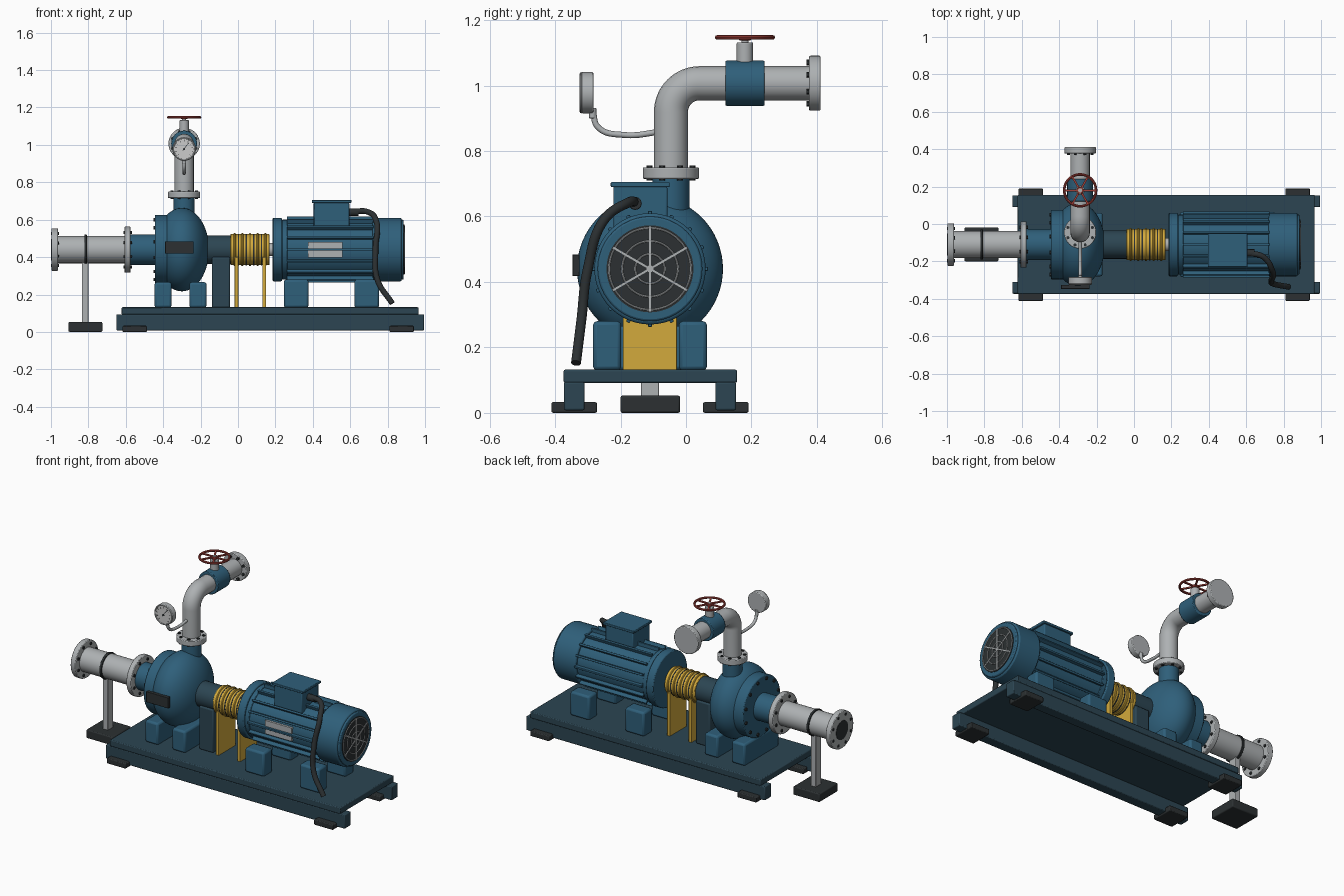
import bpy, math
from mathutils import Vector

if "Cube" in bpy.data.objects:
    bpy.data.objects.remove(bpy.data.objects["Cube"])

AY, AZ = -0.11, 0.44          # shaft axis
PX, PY, PZ = -0.288, -0.046, 1.007   # discharge pipe: x, y of riser, z of run


def mat(name, c):
    m = bpy.data.materials.new(name)
    m.diffuse_color = (*c, 1)
    m.use_nodes = True
    m.node_tree.nodes["Principled BSDF"].inputs["Base Color"].default_value = m.diffuse_color
    return m


BLUE = mat("blue_paint", (0.028, 0.115, 0.195))
DARK = mat("dark_blue_paint", (0.025, 0.06, 0.085))
GREY = mat("pipe_grey", (0.42, 0.44, 0.45))
YEL = mat("guard_yellow", (0.65, 0.40, 0.045))
BLK = mat("black_rubber", (0.025, 0.03, 0.032))
RED = mat("wheel_red", (0.35, 0.05, 0.04))
WHITE = mat("dial_white", (0.8, 0.8, 0.78))
ROT = {'x': (0, math.pi / 2, 0), 'y': (math.pi / 2, 0, 0), 'z': (0, 0, 0)}


def finish(name, m, bevel=0, smooth=True):
    o = bpy.context.object
    o.name = name
    o.data.materials.clear()
    o.data.materials.append(m)
    bpy.ops.object.transform_apply(location=False, rotation=True, scale=True)
    if bevel:
        b = o.modifiers.new("bevel", 'BEVEL')
        b.width, b.segments, b.limit_method = bevel, 2, 'ANGLE'
    if smooth:
        bpy.ops.object.shade_smooth_by_angle(angle=math.radians(35))
    return o


def box(name, x, y, z, m, bevel=0.005, rot=(0, 0, 0)):
    lo, hi = Vector((x[0], y[0], z[0])), Vector((x[1], y[1], z[1]))
    bpy.ops.mesh.primitive_cube_add(size=1, location=(lo + hi) / 2, rotation=rot)
    bpy.context.object.scale = hi - lo
    return finish(name, m, bevel)


def cyl(name, axis, a, b, r, c, m, bevel=0.003, seg=48):
    """Cylinder along an axis from a to b; c gives the other two coordinates."""
    mid = (a + b) / 2
    loc = {'x': (mid, *c), 'y': (c[0], mid, c[1]), 'z': (*c, mid)}[axis]
    bpy.ops.mesh.primitive_cylinder_add(vertices=seg, radius=r, depth=b - a, location=loc, rotation=ROT[axis])
    return finish(name, m, bevel)


def ring(name, axis, loc, R, r, m):
    bpy.ops.mesh.primitive_torus_add(location=loc, rotation=ROT[axis], major_radius=R,
                                     minor_radius=r, major_segments=48, minor_segments=8)
    return finish(name, m)


def bolts(name, axis, a, b, R, c, n=8, r=0.009, m=BLK):
    for i in range(n):
        t = 2 * math.pi * (i + .5) / n
        p = (c[0] + R * math.cos(t), c[1] + R * math.sin(t))
        cyl(f"{name}_{i + 1}", axis, a, b, r, p, m, 0, 6)


def tube(name, pts, r, m, kind='BEZIER'):
    cu = bpy.data.curves.new(name, 'CURVE')
    cu.dimensions, cu.bevel_depth, cu.bevel_resolution, cu.use_fill_caps = '3D', r, 8, True
    s = cu.splines.new(kind)
    if kind == 'BEZIER':
        s.bezier_points.add(len(pts) - 1)
        for q, p in zip(s.bezier_points, pts):
            q.co, q.handle_left_type, q.handle_right_type = p, 'AUTO', 'AUTO'
    else:
        s.points.add(len(pts) - 1)
        for q, p in zip(s.points, pts):
            q.co = (*p, 1)
    o = bpy.data.objects.new(name, cu)
    bpy.context.collection.objects.link(o)
    bpy.ops.object.select_all(action='DESELECT')
    o.select_set(True)
    bpy.context.view_layer.objects.active = o
    bpy.ops.object.convert(target='MESH')
    return finish(name, m)


AX = (AY, AZ)

# skid base
box("base_plate", (-0.622, 0.965), (-0.374, 0.156), (0.092, 0.132), DARK)
for side, y in (("front", (-0.373, -0.31)), ("back", (0.09, 0.153))):
    box(f"base_rail_{side}", (-0.65, 0.995), y, (0.008, 0.094), DARK)
    fy = (-0.411, -0.272) if side == "front" else (0.052, 0.191)
    for end, x in (("left", (-0.617, -0.487)), ("right", (0.81, 0.94))):
        box(f"base_foot_{side}_{end}", x, fy, (0, 0.033), BLK)

# motor
cyl("motor_body", 'x', 0.2, 0.72, 0.155, AX, BLUE)
cyl("motor_front_flange", 'x', 0.185, 0.235, 0.17, AX, BLUE, 0.006)
cyl("motor_front_collar", 'x', 0.235, 0.265, 0.16, AX, BLUE)
cyl("fan_cover", 'x', 0.72, 0.875, 0.17, AX, BLUE, 0.008)
cyl("fan_cover_lip", 'x', 0.86, 0.886, 0.16, AX, BLUE, 0.006)
for i in range(16):
    t = i * math.pi / 8
    c = (AY + 0.161 * math.cos(t), AZ + 0.161 * math.sin(t))
    box(f"motor_fin_{i + 1}", (0.262, 0.725), (c[0] - .016, c[0] + .016),
        (c[1] - .006, c[1] + .006), BLUE, 0.002, (t, 0, 0))
cyl("fan_opening", 'x', 0.87, 0.889, 0.133, AX, BLK, 0)
for i, R in enumerate((0.125, 0.085, 0.045)):
    ring(f"grille_ring_{i + 1}", 'x', (0.89, *AX), R, 0.003, GREY)
for i in range(3):
    box(f"grille_spoke_{i + 1}", (0.887, 0.893), (AY - .13, AY + .13), (AZ - .003, AZ + .003),
        GREY, 0, (math.pi / 6 + i * math.pi / 3, 0, 0))
cyl("grille_hub", 'x', 0.885, 0.894, 0.012, AX, GREY, 0, 24)
box("motor_plate", (0.375, 0.56), (-0.273, -0.25), (0.398, 0.482), GREY, 0.001)
for i, x in enumerate(((0.245, 0.377), (0.622, 0.755))):
    for side, y in (("front", (-0.284, -0.198)), ("back", (-0.022, 0.064))):
        box(f"motor_foot_{side}_{i + 1}", x, y, (0.13, 0.28), BLUE, 0.012)
box("terminal_box", (0.405, 0.595), (-0.222, -0.057), (0.56, 0.692), BLUE)
box("terminal_box_lid", (0.395, 0.607), (-0.23, -0.05), (0.69, 0.705), BLUE, 0.003)
cyl("cable_gland", 'x', 0.59, 0.645, 0.02, (-0.155, 0.64), BLK, 0.002, 12)
tube("power_cable", [(0.6, -0.155, 0.64), (0.69, -0.175, 0.643), (0.74, -0.25, 0.59),
                     (0.735, -0.30, 0.44), (0.745, -0.32, 0.28), (0.825, -0.336, 0.152)], 0.015, BLK)

# coupling and guard
cyl("drive_shaft", 'x', -0.05, 0.2, 0.035, AX, GREY)
cyl("coupling_guard", 'x', -0.04, 0.168, 0.083, AX, YEL)
for i in range(5):
    ring(f"guard_rib_{i + 1}", 'x', (-0.018 + i * 0.041, *AX), 0.083, 0.006, YEL)
    if i < 4:
        cyl(f"guard_slot_{i + 1}", 'x', -0.001 + i * .041, .006 + i * .041, 0.084, AX, BLK, 0)
for i, x in enumerate((-0.008, 0.14)):
    box(f"guard_stand_{i + 1}", (x - .01, x + .01), (-0.193, -0.028), (0.13, 0.4), YEL, 0.002)

# pump casing
cyl("bearing_housing", 'x', -0.25, -0.035, 0.076, AX, DARK)
box("bearing_pedestal", (-0.14, -0.042), (-0.185, -0.035), (0.13, 0.4), DARK, 0.008)
bpy.ops.mesh.primitive_uv_sphere_add(segments=64, ring_count=32, radius=1, location=(-0.3, *AX))
bpy.context.object.scale = (0.145, 0.223, 0.223)
finish("pump_casing", BLUE)
cyl("pump_cover", 'x', -0.445, -0.375, 0.186, AX, BLUE, 0.006)
bolts("cover_bolt", 'x', -0.453, -0.44, 0.165, AX, 12, 0.01)
for i, x in enumerate(((-0.446, -0.355), (-0.26, -0.168))):
    box(f"pump_foot_{i + 1}", x, (-0.28, 0.06), (0.13, 0.266), BLUE, 0.012)
box("pump_plate", (-0.39, -0.238), (-0.347, -0.325), (0.418, 0.484), BLK, 0.002)

# suction line
cyl("suction_nozzle", 'x', -0.58, -0.44, 0.082, AX, BLUE)
cyl("suction_pipe", 'x', -0.97, -0.6, 0.073, AX, GREY)
cyl("suction_flange", 'x', -0.607, -0.574, 0.123, AX, GREY, 0.004)
bolts("suction_flange_bolt", 'x', -0.613, -0.568, 0.1, AX)
cyl("suction_end_flange", 'x', -0.997, -0.963, 0.114, AX, GREY, 0.004)
bolts("suction_end_bolt", 'x', -1.0, -0.957, 0.093, AX)
cyl("suction_bore", 'x', -0.999, -0.98, 0.058, AX, BLK, 0)
cyl("pipe_clamp", 'x', -0.822, -0.808, 0.08, AX, BLK, 0.002)
box("pipe_stand_post", (-0.835, -0.8), (-0.137, -0.083), (0.04, 0.38), GREY, 0.003)
box("pipe_stand_base", (-0.906, -0.725), (-0.2, -0.018), (0, 0.053), BLK, 0.006)

# discharge line
RC = (PX, PY)
cyl("discharge_neck", 'z', 0.56, 0.718, 0.056, RC, BLUE)
cyl("discharge_flange", 'z', 0.715, 0.75, 0.086, RC, GREY, 0.004)
bolts("discharge_flange_bolt", 'z', 0.71, 0.756, 0.071, RC)
bend = 0.088
arc = [(PX, PY + bend - bend * math.cos(t), PZ - bend + bend * math.sin(t))
       for t in (i * math.pi / 32 for i in range(17))]
tube("discharge_pipe", [(PX, PY, 0.74)] + arc + [(PX, 0.39, PZ)], 0.052, GREY, 'POLY')
cyl("discharge_end_flange", 'y', 0.376, 0.411, 0.084, (PX, PZ), GREY, 0.004)
bolts("discharge_end_bolt", 'y', 0.368, 0.38, 0.068, (PX, PZ))

# valve and handwheel
VY = 0.18
cyl("valve_body", 'y', 0.12, 0.24, 0.069, (PX, PZ), BLUE, 0.004)
cyl("valve_bonnet", 'z', 1.05, 1.132, 0.025, (PX, VY), GREY)
cyl("valve_spindle", 'z', 1.12, 1.155, 0.011, (PX, VY), GREY, 0, 24)
ring("handwheel_rim", 'z', (PX, VY, 1.147), 0.085, 0.007, RED)
for i in range(3):
    box(f"handwheel_spoke_{i + 1}", (PX - .083, PX + .083), (VY - .005, VY + .005), (1.143, 1.151),
        RED, 0, (0, 0, i * math.pi / 3))
cyl("handwheel_hub", 'z', 1.138, 1.153, 0.018, (PX, VY), RED, 0.002, 24)

# pressure gauge
GZ = 0.978
GC = (PX, GZ)
cyl("gauge_case", 'y', -0.32, -0.283, 0.063, GC, GREY, 0.004)
ring("gauge_bezel", 'y', (PX, -0.32, GZ), 0.058, 0.005, GREY)
cyl("gauge_dial", 'y', -0.322, -0.31, 0.054, GC, WHITE, 0)
for i in range(11):
    t = math.radians(-135 + 27 * i)
    p = (PX + .045 * math.sin(t), GZ + .045 * math.cos(t))
    box(f"gauge_tick_{i + 1}", (p[0] - .001, p[0] + .001), (-0.3235, -0.32), (p[1] - .005, p[1] + .005),
        BLK, 0, (0, t, 0))
box("gauge_needle", (PX - .0015 + .01, PX + .0015 + .01), (-0.325, -0.321), (GZ - .014, GZ + .042),
    BLK, 0, (0, math.radians(38), 0))
cyl("gauge_pivot", 'y', -0.326, -0.32, 0.006, GC, BLK, 0, 16)
cyl("gauge_stem", 'z', 0.9, 0.932, 0.011, (PX, -0.285), GREY, 0.002, 16)
tube("gauge_tube", [(PX, -0.285, 0.925), (PX, -0.268, 0.872), (PX, -0.19, 0.849),
                    (PX, -0.07, 0.86)], 0.009, GREY)
